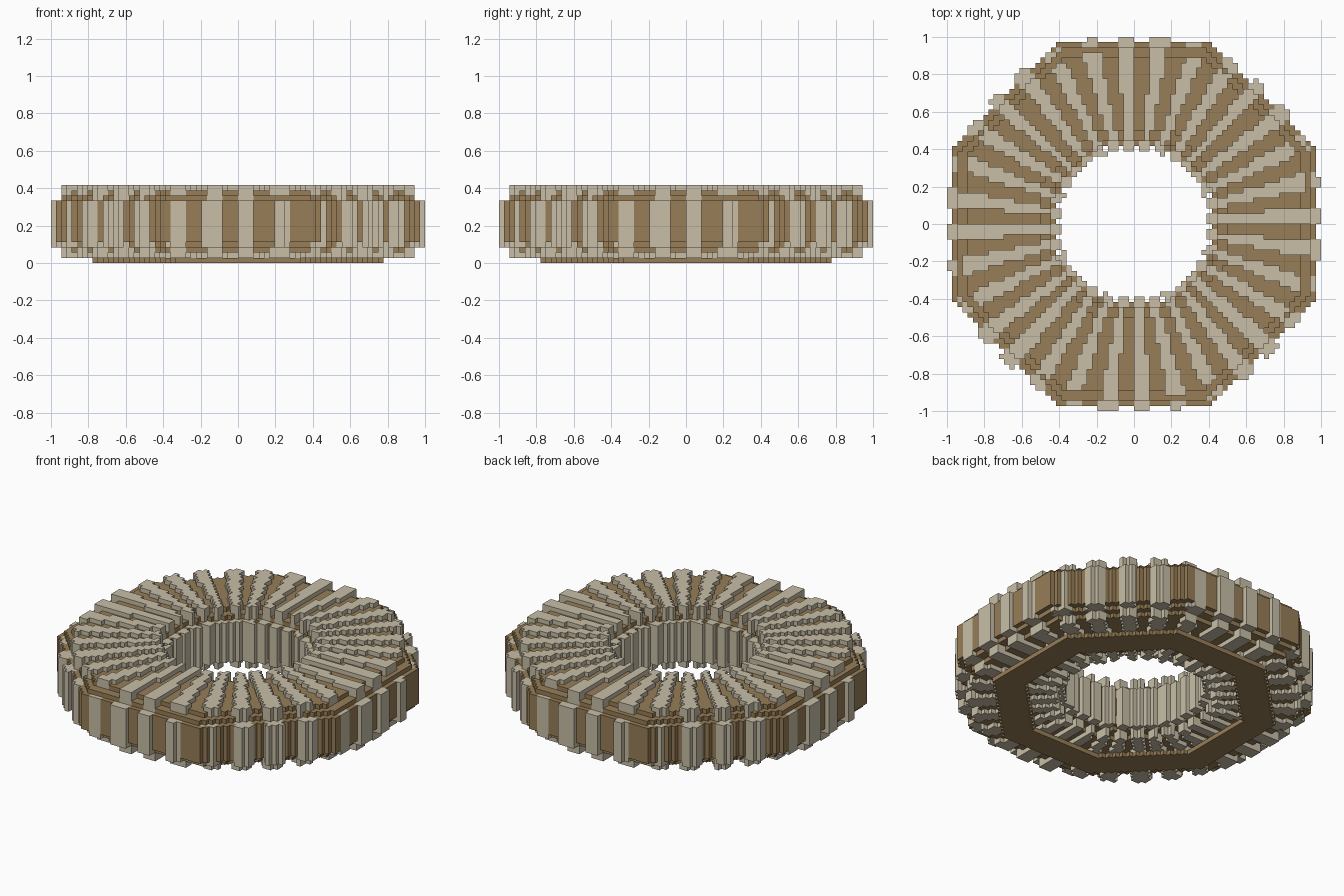
import bpy, bmesh, math
from mathutils import Vector

if "Cube" in bpy.data.objects:
    bpy.data.objects.remove(bpy.data.objects["Cube"])

HALF = 36            # blocks from the centre to the outer edge
LAYERS = 15
U = 1 / HALF         # block size
MID_Z = 8 * U


def material(name, colour):
    m = bpy.data.materials.new(name)
    m.use_nodes = True
    m.diffuse_color = colour
    m.node_tree.nodes["Principled BSDF"].inputs["Base Color"].default_value = colour
    return m


cream = material("pale cream", (0.58, 0.52, 0.39, 1))
brown = material("warm brown", (0.31, 0.21, 0.095, 1))


def octagon_distance(x, y):
    x, y = abs(x), abs(y)
    return max(x, y, (x + y) / math.sqrt(2))


# Round radial ribs with stepped top and bottom edges
def is_rib(x, y, z, layer):
    r = math.hypot(x, y)
    if layer < 1:
        return False
    if 3 <= layer < 12:
        inside = 0.4 < r < 1.02
    else:
        inside = 0.45 < r < 0.947
    limit = -0.5 if r < 0.45 else 0
    wave = math.sin(32 * math.atan2(y, x))
    return inside and wave > limit


# Octagonal rounded core behind the ribs
def is_core(x, y, z, layer):
    a = abs(octagon_distance(x, y) - 0.695) / 0.285
    b = abs(z - MID_Z) / 0.175
    return a ** 3 + b ** 3 < 1


# Thin octagonal ring underneath
def is_base(x, y, z, layer):
    return layer == 0 and 0.6 < octagon_distance(x, y) < 0.778


parts = {
    "ribs": (is_rib, cream),
    "core_ring": (is_core, brown),
    "base_ring": (is_base, brown),
}

# Fill the block grid, first matching part wins
cells = {}
for i in range(-HALF, HALF):
    for j in range(-HALF, HALF):
        for k in range(LAYERS):
            x, y, z = (i + 0.5) * U, (j + 0.5) * U, (k + 0.5) * U
            for name, (test, _) in parts.items():
                if test(x, y, z, k):
                    cells[i, j, k] = name
                    break

AXES = [Vector((1, 0, 0)), Vector((0, 1, 0)), Vector((0, 0, 1))]


# Skin each part with the block faces open to the air
def build(name, mat):
    bm = bmesh.new()
    corners = {}

    def corner(p):
        key = tuple(round(2 * c) for c in p)
        if key not in corners:
            corners[key] = bm.verts.new(p * U)
        return corners[key]

    for cell, owner in cells.items():
        if owner != name:
            continue
        centre = Vector(cell) + Vector((0.5, 0.5, 0.5))
        for a in range(3):
            for side in (-1, 1):
                n = AXES[a] * side
                if tuple(int(c) for c in Vector(cell) + n) in cells:
                    continue
                s, t = AXES[(a + 1) % 3] / 2, AXES[(a + 2) % 3] * side / 2
                mid = centre + n / 2
                bm.faces.new([corner(mid + o) for o in (-s - t, s - t, s + t, t - s)])
    mesh = bpy.data.meshes.new(name)
    bm.to_mesh(mesh)
    bm.free()
    mesh.materials.append(mat)
    bpy.context.collection.objects.link(bpy.data.objects.new(name, mesh))


for name, (_, mat) in parts.items():
    build(name, mat)
